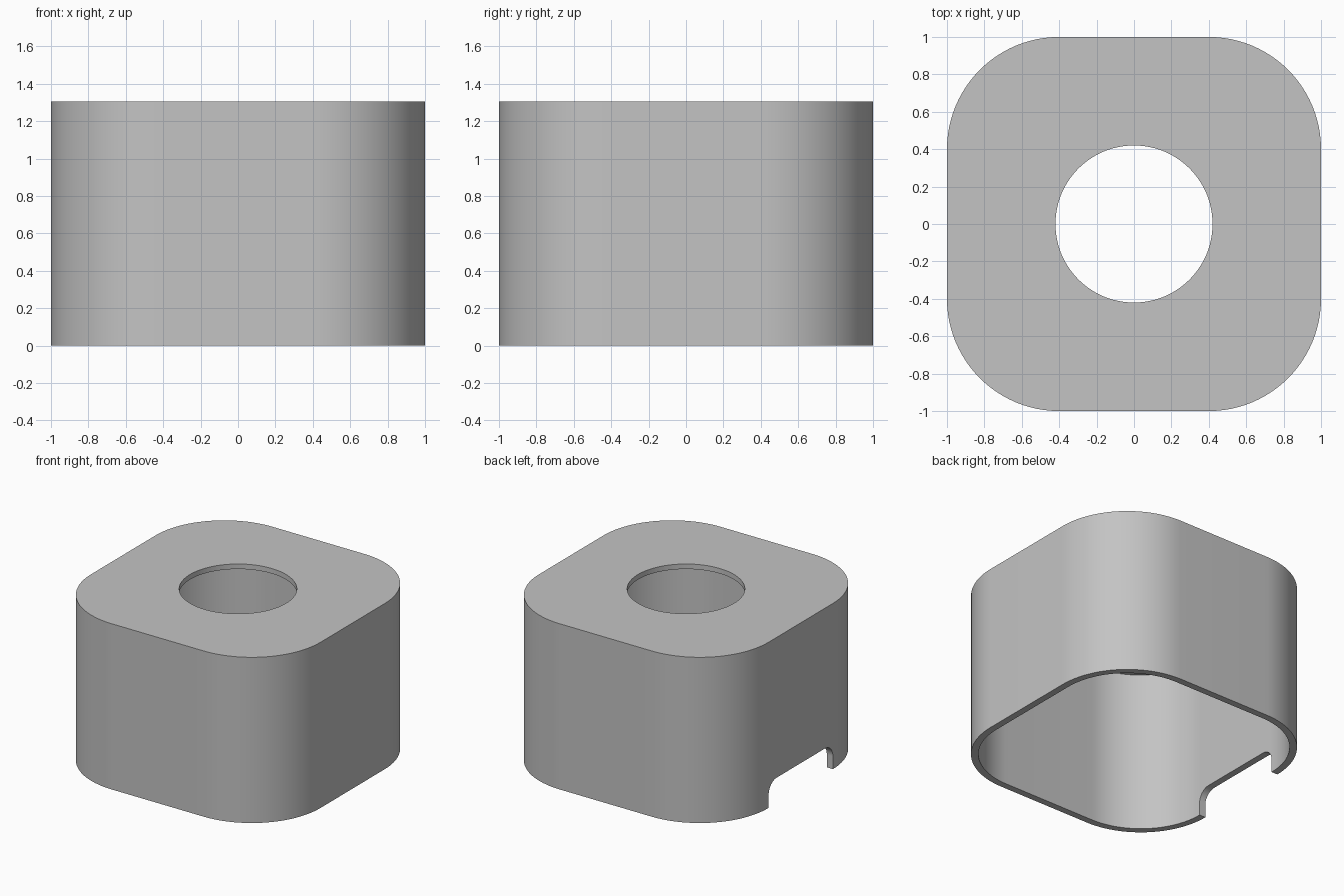
import bpy
import bmesh
from math import cos, sin, pi
from mathutils import Matrix

cube = bpy.data.objects.get("Cube")
if cube:
    bpy.data.objects.remove(cube, do_unlink=True)

HEIGHT, WALL, ROOF = 1.305, 0.053, 0.04
CORNER, STEPS = 0.6, 24

grey = bpy.data.materials.new("grey plastic")
grey.use_nodes = True
colour = (0.55, 0.55, 0.55, 1)
grey.diffuse_color = colour
grey.node_tree.nodes["Principled BSDF"].inputs["Base Color"].default_value = colour


def rounded_prism(name, half_x, half_y, radius, bottom, top, turn=Matrix()):
    """Rounded rectangle extruded along z, then turned into place."""
    bm = bmesh.new()
    ring = []
    for quarter, (sx, sy) in enumerate([(1, 1), (-1, 1), (-1, -1), (1, -1)]):
        for i in range(STEPS + 1):
            a = (quarter + i / STEPS) * pi / 2
            ring.append(bm.verts.new((sx * (half_x - radius) + radius * cos(a),
                                      sy * (half_y - radius) + radius * sin(a), bottom)))
    bmesh.ops.remove_doubles(bm, verts=ring, dist=1e-5)
    face = bm.faces.new([v for v in ring if v.is_valid])
    raised = bmesh.ops.extrude_face_region(bm, geom=[face])["geom"]
    moved = [v for v in raised if isinstance(v, bmesh.types.BMVert)]
    bmesh.ops.translate(bm, verts=moved, vec=(0, 0, top - bottom))
    bmesh.ops.transform(bm, matrix=turn, verts=bm.verts)
    bmesh.ops.recalc_face_normals(bm, faces=bm.faces)
    mesh = bpy.data.meshes.new(name)
    bm.to_mesh(mesh)
    bm.free()
    mesh.materials.append(grey)
    obj = bpy.data.objects.new(name, mesh)
    bpy.context.collection.objects.link(obj)
    return obj


def select_only(obj):
    bpy.ops.object.select_all(action="DESELECT")
    obj.select_set(True)
    bpy.context.view_layer.objects.active = obj


def cut(obj, cutter):
    cutter.hide_render = True
    mod = obj.modifiers.new(cutter.name, "BOOLEAN")
    mod.operation, mod.solver, mod.object = "DIFFERENCE", "EXACT", cutter
    select_only(obj)
    bpy.ops.object.modifier_apply(modifier=mod.name)
    bpy.data.objects.remove(cutter, do_unlink=True)


# Outer housing
housing = rounded_prism("housing", 1, 1, CORNER, 0, HEIGHT)

# Hollow interior, open at the bottom
inner = 1 - WALL
cut(housing, rounded_prism("cavity", inner, inner, CORNER - WALL, -0.2, HEIGHT - ROOF))

# Round opening in the roof
cut(housing, rounded_prism("roof_opening", 0.42, 0.42, 0.42, HEIGHT - 0.2, HEIGHT + 0.2))

# Cable notch with rounded upper corners at the foot of the -x wall
turn = Matrix.Rotation(-pi / 2, 4, "Y")
cut(housing, rounded_prism("cable_notch", 0.2, 0.4, 0.1, 0.8, 1.2, turn))

select_only(housing)
bpy.ops.object.shade_smooth_by_angle(angle=pi / 6)
